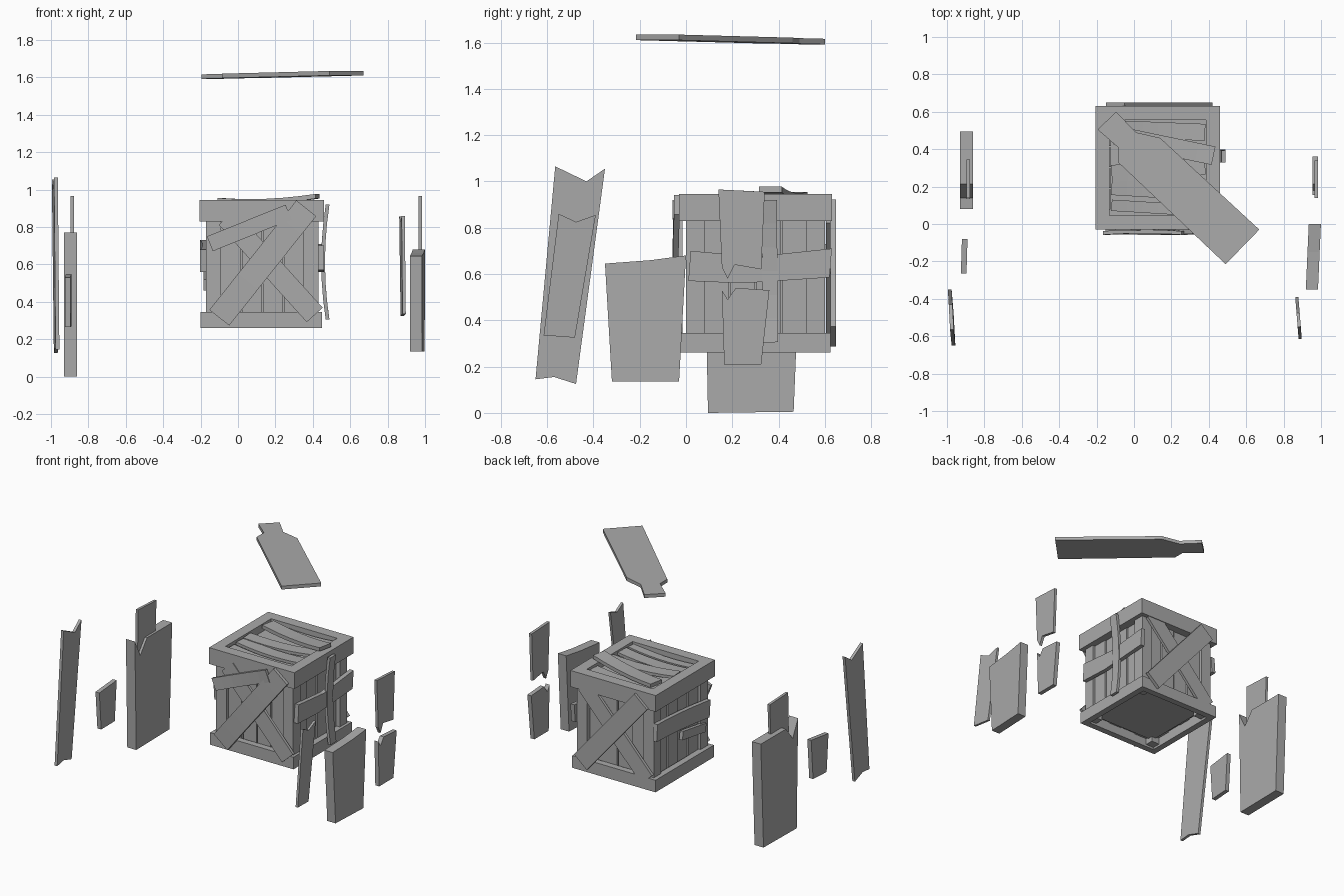
import bpy, bmesh, math
from mathutils import Vector

wood = bpy.data.materials.new("grey_wood")
wood.diffuse_color = (0.4, 0.4, 0.4, 1)


def place(axis, u, v, d):
    """2D outline point (u, v) at depth d along an axis."""
    return {'x': (d, u, v), 'y': (u, d, v), 'z': (u, v, d)}[axis]


def finish(name, bm):
    bmesh.ops.recalc_face_normals(bm, faces=bm.faces)
    me = bpy.data.meshes.new(name)
    bm.to_mesh(me)
    bm.free()
    me.materials.append(wood)
    ob = bpy.data.objects.new(name, me)
    bpy.context.collection.objects.link(ob)
    return ob


def slab(name, axis, pts, d, thick, su=0.0, sv=0.0):
    """Extruded outline; depth can lean with u and v."""
    bm = bmesh.new()
    u0, v0 = pts[0]
    rings = []
    for t in (0, thick):
        rings.append([bm.verts.new(place(axis, u, v, d + t + su * (u - u0) + sv * (v - v0)))
                      for u, v in pts])
    n = len(pts)
    bm.faces.new(rings[0])
    bm.faces.new(rings[1])
    for i in range(n):
        j = (i + 1) % n
        bm.faces.new((rings[0][i], rings[0][j], rings[1][j], rings[1][i]))
    return finish(name, bm)


def plank(name, axis, a, b, width, d, thick, bow=0.0, rise=0.0, segs=6):
    """Straight board from a to b whose ends bend outward by bow."""
    bm = bmesh.new()
    a, b = Vector(a), Vector(b)
    side = (b - a).normalized().orthogonal() * width / 2
    rings = []
    for i in range(segs + 1):
        t = i / segs
        c = a.lerp(b, t)
        z = d + bow * (2 * t - 1) ** 2 + rise * t
        rings.append([bm.verts.new(place(axis, *(c + side * s), z + h))
                      for s, h in ((-1, 0), (1, 0), (1, thick), (-1, thick))])
    for r, q in zip(rings, rings[1:]):
        for k in range(4):
            m = (k + 1) % 4
            bm.faces.new((r[k], r[m], q[m], q[k]))
    bm.faces.new(rings[0])
    bm.faces.new(rings[-1])
    return finish(name, bm)


def box(name, x0, x1, y0, y1, z0, z1):
    return slab(name, 'z', [(x0, y0), (x1, y0), (x1, y1), (x0, y1)], z0, z1 - z0)


def frame(name, x0, x1, y0, y1, z0, z1, w):
    """Four rails around a rectangular opening."""
    box(name + "_front", x0, x1, y0, y0 + w, z0, z1)
    box(name + "_back", x0, x1, y1 - w, y1, z0, z1)
    box(name + "_left", x0, x0 + w, y0 + w, y1 - w, z0, z1)
    box(name + "_right", x1 - w, x1, y0 + w, y1 - w, z0, z1)


# Crate: rails, posts and inner box
frame("top_rail", -0.205, 0.46, -0.03, 0.63, 0.83, 0.945, 0.075)
frame("bottom_rail", -0.2, 0.45, -0.025, 0.625, 0.26, 0.345, 0.045)
for i, x in enumerate((-0.17, 0.35)):
    for j, y in enumerate((0.0, 0.52)):
        box(f"corner_post_{i}{j}", x, x + 0.08, y, y + 0.08, 0.275, 0.9)
box("inner_box", -0.125, 0.385, 0.045, 0.555, 0.31, 0.895)

# Upright panel slats on each side, with uneven depth
for i in range(4):
    e = (0.0, 0.008, 0.003, 0.01)[i]
    x, y = -0.09 + 0.112 * i, 0.08 + 0.112 * i
    box(f"front_slat_{i}", x, x + 0.104, 0.02 + e, 0.06, 0.32, 0.86)
    box(f"back_slat_{i}", x, x + 0.104, 0.54, 0.58 - e, 0.32, 0.86)
    box(f"left_slat_{i}", -0.15 + e, -0.11, y, y + 0.104, 0.32, 0.86)
    box(f"right_slat_{i}", 0.37, 0.41 - e, y, y + 0.104, 0.32, 0.86)

# Lid boards inside the top frame
for i, (a, b, w, d) in enumerate((((-0.12, 0.10), (0.38, 0.07), 0.06, 0.895),
                                  ((-0.12, 0.20), (0.38, 0.17), 0.09, 0.90),
                                  ((-0.12, 0.27), (0.38, 0.31), 0.09, 0.905),
                                  ((-0.12, 0.51), (0.38, 0.49), 0.09, 0.895))):
    plank(f"lid_board_{i}", 'z', a, b, w, d, 0.02, 0.015)
plank("loose_lid_board", 'z', (-0.1, 0.475), (0.425, 0.365), 0.10, 0.915, 0.025, 0.015, 0.022)

# Crossed braces on the front and back
plank("front_brace_upper", 'y', (0.365, 0.9), (-0.1, 0.315), 0.135, -0.058, 0.025, 0.006)
plank("front_brace_lower", 'y', (0.41, 0.33), (-0.06, 0.85), 0.115, -0.035, 0.02)
plank("front_short_brace", 'y', (-0.15, 0.71), (0.27, 0.88), 0.085, -0.05, 0.02, -0.008)
plank("back_brace_upper", 'y', (0.37, 0.33), (-0.1, 0.88), 0.13, 0.625, 0.024)
plank("back_brace_lower", 'y', (-0.13, 0.33), (0.36, 0.86), 0.115, 0.605, 0.02)

# Boards nailed to the right and left sides
slab("right_cross_board", 'x', [(0.01, 0.57), (0.24, 0.56), (0.62, 0.585), (0.63, 0.71),
                                (0.3, 0.675), (0.02, 0.7)], 0.43, 0.03)
plank("right_upright_board", 'x', (0.365, 0.305), (0.36, 0.92), 0.065, 0.445, 0.02, 0.024)
plank("left_cross_board", 'x', (0.02, 0.62), (0.61, 0.67), 0.12, -0.19, 0.03, -0.012)
plank("left_short_board", 'x', (0.04, 0.49), (0.3, 0.53), 0.06, -0.185, 0.025)

# Floating broken boards, left side
slab("left_tall_board", 'x', [(-0.65, 0.145), (-0.57, 0.155), (-0.475, 0.125), (-0.35, 1.055),
                              (-0.43, 1.0), (-0.565, 1.065)], -0.975, 0.02, -0.055, -0.004)
slab("left_wide_board", 'x', [(0.095, 0.0), (0.465, 0.005), (0.495, 0.745), (0.215, 0.745),
                              (0.14, 0.65), (0.08, 0.77)], -0.93, 0.07)
slab("left_upper_splinter", 'x', [(0.14, 0.965), (0.345, 0.955), (0.33, 0.66), (0.21, 0.67),
                                  (0.18, 0.61), (0.135, 0.67)], -0.895, 0.018)
slab("left_small_board", 'x', [(-0.245, 0.265), (-0.1, 0.27), (-0.08, 0.55), (-0.265, 0.53)],
     -0.925, 0.03, 0.03)

# Floating broken boards, right side
slab("right_narrow_board", 'x', [(-0.615, 0.335), (-0.48, 0.325), (-0.39, 0.855),
                                 (-0.475, 0.825), (-0.55, 0.86)], 0.88, 0.017, -0.08)
slab("right_wide_board", 'x', [(-0.32, 0.135), (-0.03, 0.135), (0.0, 0.68), (-0.15, 0.66),
                               (-0.35, 0.645)], 0.92, 0.065, 0.045)
slab("right_upper_splinter", 'x', [(0.14, 0.965), (0.34, 0.955), (0.325, 0.62), (0.21, 0.64),
                                   (0.18, 0.58), (0.155, 0.63)], 0.965, 0.02)
slab("right_lower_splinter", 'x', [(0.165, 0.21), (0.325, 0.21), (0.36, 0.53), (0.215, 0.54),
                                   (0.18, 0.49), (0.155, 0.53)], 0.955, 0.03)

# Floating board above the crate, with a narrow broken end
slab("flying_top_board", 'z', [(-0.195, 0.505), (-0.085, 0.41), (-0.085, 0.33), (0.49, -0.215),
                               (0.67, -0.03), (0.14, 0.46), (0.01, 0.49), (-0.095, 0.6)],
     1.592, 0.024, 0.013, -0.013)
